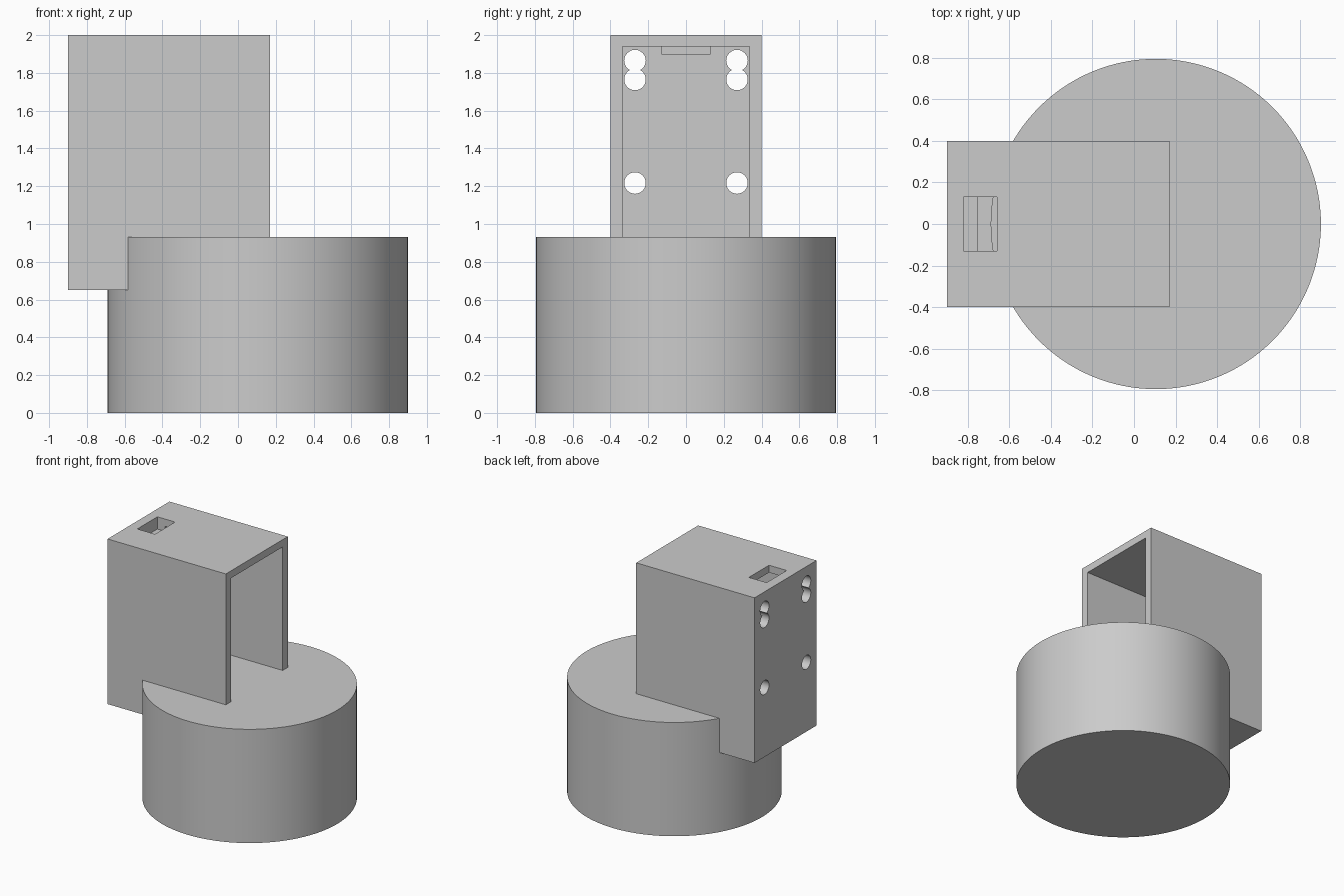
import bpy
import math

if "Cube" in bpy.data.objects:
    bpy.data.objects.remove(bpy.data.objects["Cube"], do_unlink=True)

grey = bpy.data.materials.new("light_grey")
grey.use_nodes = True
GREY = (0.6, 0.6, 0.6, 1)
grey.diffuse_color = GREY
grey.node_tree.nodes["Principled BSDF"].inputs["Base Color"].default_value = GREY


def box(name, lo, hi):
    centre = [(a + b) / 2 for a, b in zip(lo, hi)]
    bpy.ops.mesh.primitive_cube_add(size=1, location=centre)
    ob = bpy.context.object
    ob.name = name
    ob.scale = [b - a for a, b in zip(lo, hi)]
    bpy.ops.object.transform_apply(location=False, rotation=False, scale=True)
    ob.data.materials.append(grey)
    return ob


def cylinder(name, radius, depth, centre, sides, rotation=(0, 0, 0)):
    bpy.ops.mesh.primitive_cylinder_add(vertices=sides, radius=radius, depth=depth,
                                        location=centre, rotation=rotation)
    ob = bpy.context.object
    ob.name = name
    ob.data.materials.append(grey)
    return ob


def cut(target, cutter):
    cutter.hide_render = True
    mod = target.modifiers.new("cut", 'BOOLEAN')
    mod.operation = 'DIFFERENCE'
    mod.solver = 'EXACT'
    mod.object = cutter
    bpy.context.view_layer.objects.active = target
    bpy.ops.object.modifier_apply(modifier=mod.name)
    bpy.data.objects.remove(cutter, do_unlink=True)


def smooth(ob):
    bpy.ops.object.select_all(action='DESELECT')
    ob.select_set(True)
    bpy.context.view_layer.objects.active = ob
    bpy.ops.object.shade_smooth_by_angle(angle=math.radians(30))


# Round base
base = cylinder("round_base", 0.795, 0.93, (0.105, 0, 0.465), 128)
smooth(base)

# Housing, hollow and open towards +x
housing = box("housing", (-0.9, -0.4, 0.65), (0.17, 0.4, 2.0))
cut(housing, box("cavity", (-0.75, -0.335, 0.71), (0.4, 0.335, 1.94)))

# Slot in the roof that also notches the end wall
cut(housing, box("roof_slot", (-0.82, -0.13, 1.9), (-0.66, 0.13, 2.1)))

# Mounting holes through the end wall; the upper ones overlap in pairs
for side in (-1, 1):
    for z in (1.865, 1.765, 1.217):
        cut(housing, cylinder("mounting_hole", 0.057, 0.4, (-0.85, side * 0.27, z),
                              32, (0, math.pi / 2, 0)))
smooth(housing)
